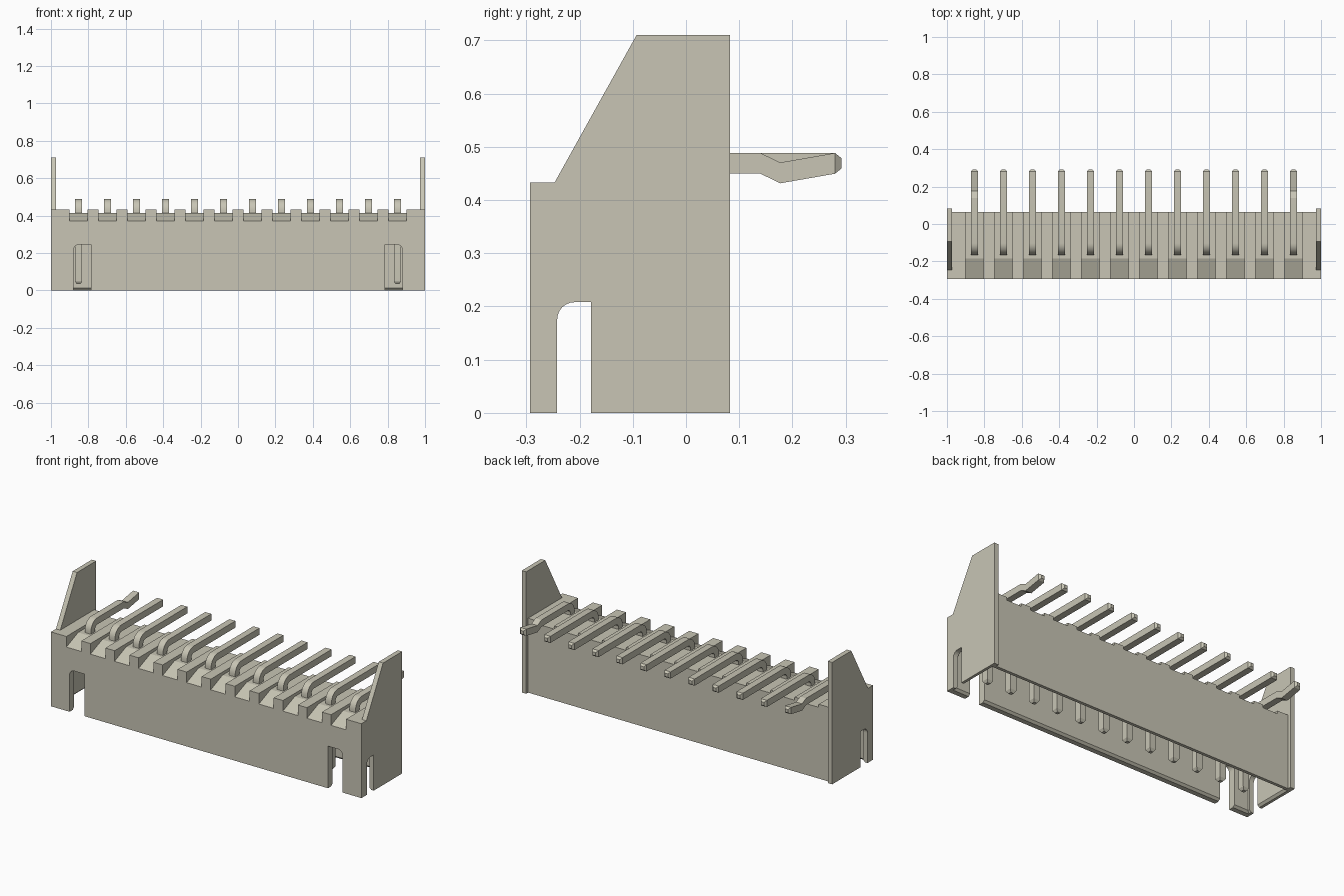
import bpy, bmesh, math
from mathutils import Vector

if "Cube" in bpy.data.objects:
    bpy.data.objects.remove(bpy.data.objects["Cube"])

COLOUR = (0.58, 0.56, 0.46, 1)
mat = bpy.data.materials.new("warm_grey")
mat.use_nodes = True
mat.diffuse_color = COLOUR
mat.node_tree.nodes["Principled BSDF"].inputs["Base Color"].default_value = COLOUR


def make(name, rings):
    """Loft closed rings of points into a capped solid."""
    bm = bmesh.new()
    loops = [[bm.verts.new(p) for p in ring] for ring in rings]
    n = len(loops[0])
    for a, b in zip(loops, loops[1:]):
        for i in range(n):
            j = (i + 1) % n
            bm.faces.new((a[i], a[j], b[j], b[i]))
    bm.faces.new(loops[0])
    bm.faces.new(loops[-1])
    bmesh.ops.recalc_face_normals(bm, faces=bm.faces)
    me = bpy.data.meshes.new(name)
    bm.to_mesh(me)
    bm.free()
    me.materials.append(mat)
    ob = bpy.data.objects.new(name, me)
    bpy.context.collection.objects.link(ob)
    return ob


def prism_x(name, profile, x0, x1):
    return make(name, [[(x, y, z) for y, z in profile] for x in (x0, x1)])


def rect(x0, x1, y0, y1, z):
    return [(x0, y0, z), (x1, y0, z), (x1, y1, z), (x0, y1, z)]


def combine(target, tool, operation):
    """Apply a boolean, then drop the tool."""
    mod = target.modifiers.new("cut", 'BOOLEAN')
    mod.operation, mod.solver, mod.object = operation, 'EXACT', tool
    bpy.context.view_layer.objects.active = target
    bpy.ops.object.modifier_apply(modifier=mod.name)
    bpy.data.objects.remove(tool)


def slot(square, rounded, top, r):
    """Slot outline with one rounded upper corner."""
    s = math.copysign(1, square - rounded)
    pts = [(square, -0.05), (square, top)]
    for i in range(7):
        a = math.pi / 2 * (1 + i / 6)
        pts.append((rounded + s * r * (1 + math.cos(a)), top - r + r * math.sin(a)))
    return pts + [(rounded, -0.05)]


FRONT, BACK, TOP = -0.293, 0.065, 0.433
INNER = 0.972
PINS, PITCH = 12, 0.155
pin_xs = [(i - (PINS - 1) / 2) * PITCH for i in range(PINS)]

# Housing block with tall tapered end plates
housing = make("housing", [rect(-0.99, 0.99, FRONT, BACK, z) for z in (0, TOP)])
plate = [(FRONT, 0), (FRONT, TOP), (-0.247, TOP), (-0.093, 0.71), (0.083, 0.71), (0.083, 0)]
for s in (-1, 1):
    combine(housing, prism_x("end_plate", plate, s * INNER, s), 'UNION')

# Cavity open at the bottom, with a flared lip
cavity = make("cavity", [rect(-INNER - f, INNER + f, -0.252 - f, 0.035 + f, z)
                         for z, f in ((-0.01, 0.012), (0, 0.012), (0.012, 0), (0.25, 0))])
combine(housing, cavity, 'DIFFERENCE')

# Slots in the end plates and the front wall
for s in (-1, 1):
    side = prism_x("side_slot", slot(-0.179, -0.242, 0.208, 0.032), s * 0.95, s * 1.1)
    combine(housing, side, 'DIFFERENCE')
    outline = slot(s * 0.785, s * 0.88, 0.245, 0.03)
    front = make("front_slot", [[(x, y, z) for x, z in outline] for y in (-0.4, -0.22)])
    combine(housing, front, 'DIFFERENCE')

# Grooves for the pins across the top, sloping down at the front
groove = [(FRONT - 0.023, 0.362), (-0.185, 0.415), (0.1, 0.415), (0.1, 0.5), (FRONT - 0.023, 0.5)]
for x in pin_xs:
    combine(housing, prism_x("groove", groove, x - 0.048, x + 0.048), 'DIFFERENCE')


def pin(name, x, kinked):
    """Square bent pin: stations of centre, normal and scale."""
    y0, z1, r, half = -0.145, 0.469, 0.042, 0.0195
    left, up = Vector((0, -1, 0)), Vector((0, 0, 1))
    st = [(y0, 0.033, left, 0.5), (y0, 0.048, left, 1)]
    for i in range(9):
        a = math.pi / 2 * i / 8
        st.append((y0 + r - r * math.cos(a), z1 - r + r * math.sin(a),
                   left * math.cos(a) + up * math.sin(a), 1))
    if kinked:
        st += [(0.14, z1, up, 1), (0.177, z1 - 0.018, up, 1)]
    st += [(0.28, z1, up, 1), (0.292, z1, up, 0.5)]
    rings = []
    for y, z, n, k in st:
        c, w = Vector((x, y, z)), Vector((half * k, 0, 0))
        h = n * half * k
        rings.append([c - w - h, c + w - h, c + w + h, c - w + h])
    ob = make(name, rings)
    bpy.ops.object.select_all(action='DESELECT')
    ob.select_set(True)
    bpy.context.view_layer.objects.active = ob
    bpy.ops.object.shade_smooth_by_angle(angle=math.radians(20))


# Contact pins, the end ones kinked
for i, x in enumerate(pin_xs):
    pin(f"contact_pin_{i + 1}", x, i in (0, PINS - 1))
